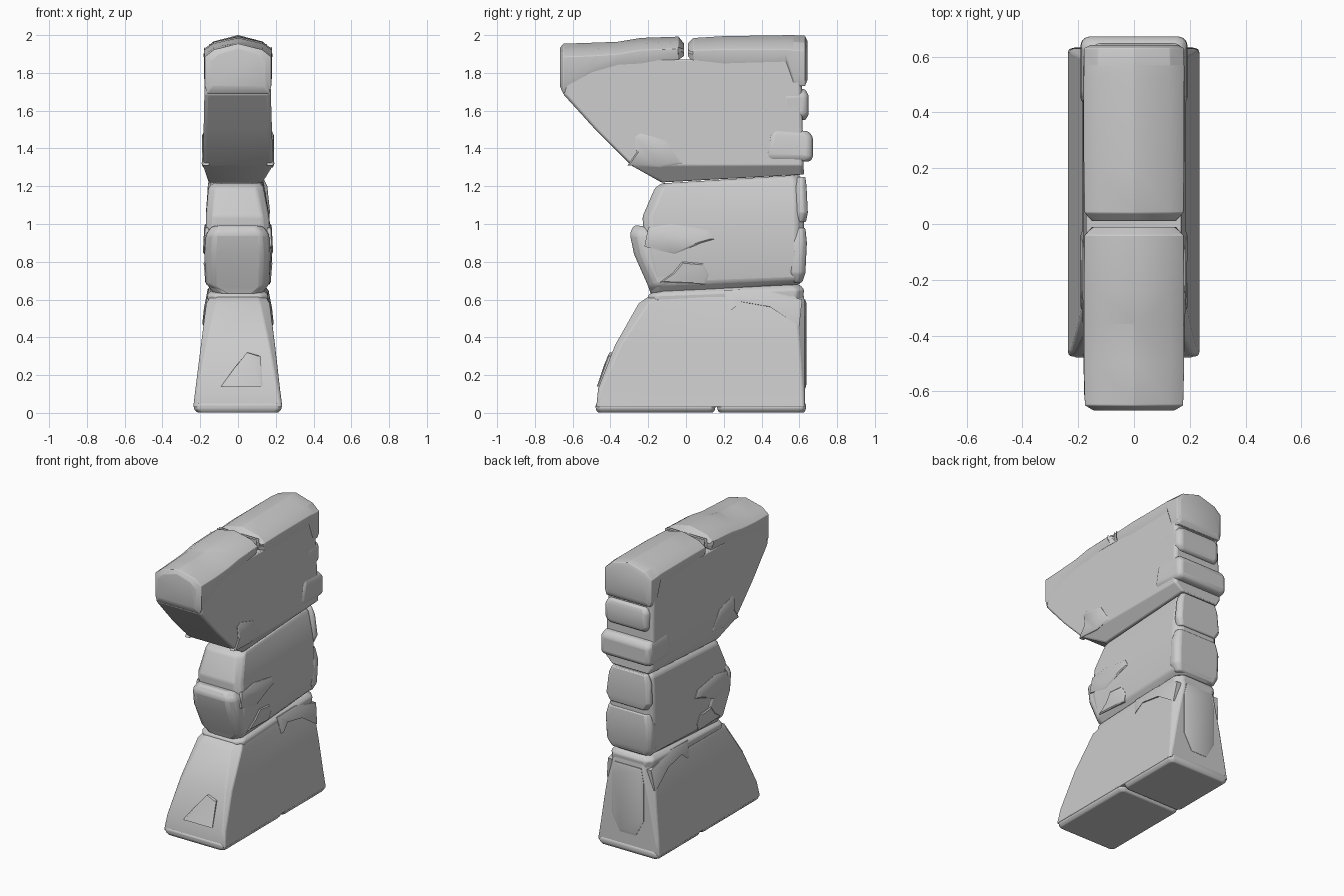
import bpy, bmesh

def finish(name, rings, bevel):
    # skin closed rings of equal length, cap both ends, soften the edges
    bm = bmesh.new()
    vs = [[bm.verts.new(p) for p in r] for r in rings]
    n = len(vs[0])
    for a, b in zip(vs, vs[1:]):
        for i in range(n):
            j = (i + 1) % n
            bm.faces.new((a[i], a[j], b[j], b[i]))
    bm.faces.new(vs[0][::-1])
    bm.faces.new(vs[-1])
    bmesh.ops.recalc_face_normals(bm, faces=bm.faces)
    me = bpy.data.meshes.new(name)
    bm.to_mesh(me)
    bm.free()
    ob = bpy.data.objects.new(name, me)
    bpy.context.collection.objects.link(ob)
    bpy.context.view_layer.objects.active = ob
    ob.select_set(True)
    if bevel:
        m = ob.modifiers.new("worn_edges", 'BEVEL')
        m.width, m.segments, m.angle_limit = bevel, 2, 0.45
    bpy.ops.object.shade_smooth_by_angle(angle=0.6)
    ob.select_set(False)
    return ob

def stone(name, levels, bevel=0.012):
    # level: front y, front z, back y, back z, left x, right x, corner chamfer
    rings = []
    for y0, z0, y1, z1, xl, xr, c in levels:
        def P(x, y):
            return (x, y, z0 + (z1 - z0) * (y - y0) / (y1 - y0))
        rings.append([P(xl + c, y0), P(xr - c, y0), P(xr, y0 + c), P(xr, y1 - c),
                      P(xr - c, y1), P(xl + c, y1), P(xl, y1 - c), P(xl, y0 + c)])
    return finish(name, rings, bevel)

def cap(name, stations):
    # station: y, bottom z, shoulder z, ridge z, half width
    finish(name, [[(-w * .93, y, zb), (w * .93, y, zb), (w, y, zb + .04), (w, y, zs),
                   (w * .72, y, zs + (zr - zs) * .55), (0, y, zr),
                   (-w * .72, y, zs + (zr - zs) * .55), (-w, y, zs), (-w, y, zb + .04)]
                  for y, zb, zs, zr, w in stations], 0.008)

def chip(name, pts):
    # thin broken-plaster patch showing on both sides: y, z, half width
    cy = sum(p[0] for p in pts) / len(pts)
    cz = sum(p[1] for p in pts) / len(pts)
    def ring(s, k, d):
        return [(s * (w + d), cy + (y - cy) * k, cz + (z - cz) * k) for y, z, w in pts]
    for s, side in ((-1, "left"), (1, "right")):
        finish(name + "_" + side, [ring(s, 1, -.03), ring(s, 1, .002), ring(s, .88, .008)], 0)

# Flared base on two slabs
stone("base_block", [(-.475, .03, .63, .03, -.237, .235, .008),
                     (-.465, .13, .63, .13, -.225, .222, .015),
                     (-.375, .36, .63, .36, -.196, .196, .03),
                     (-.25, .58, .63, .58, -.168, .168, .05),
                     (-.2, .615, .615, .67, -.145, .145, .04)])
for nm, a, b in (("front_slab", -.478, .155), ("back_slab", .165, .635)):
    stone(nm, [(a + .01, .002, b - .01, .002, -.215, .215, .02),
               (a, .02, b, .02, -.233, .23, .02),
               (a, .045, b, .045, -.233, .23, .02),
               (a + .015, .06, b - .01, .06, -.22, .22, .02)], .006)
# Capping course under the waist
stone("base_rim", [(-.2, .59, .62, .60, -.158, .158, .04),
                   (-.2, .625, .625, .655, -.164, .16, .04),
                   (-.16, .645, .6, .68, -.14, .135, .04)], .01)

# Waist
stone("waist_block", [(-.18, .615, .6, .68, -.12, .12, .04),
                      (-.2, .68, .625, .71, -.165, .163, .04),
                      (-.22, .84, .625, .84, -.172, .18, .04),
                      (-.23, 1.04, .625, 1.06, -.17, .165, .04),
                      (-.165, 1.19, .62, 1.23, -.157, .135, .04),
                      (-.13, 1.215, .6, 1.26, -.13, .12, .04)])
stone("waist_front_stone", [(-.18, .61, .0, .66, -.06, .09, .03),
                            (-.2, .67, .05, .70, -.17, .165, .04),
                            (-.275, .84, .04, .80, -.178, .172, .045),
                            (-.298, .95, -.06, .93, -.17, .165, .045),
                            (-.275, .995, -.1, .97, -.14, .135, .04)], .015)
stone("waist_back_lower", [(.56, .69, .615, .69, -.15, .15, .02),
                           (.54, .74, .632, .74, -.172, .178, .025),
                           (.55, .90, .64, .90, -.172, .182, .025),
                           (.57, .98, .632, .98, -.15, .16, .02)])
stone("waist_back_upper", [(.57, 1.01, .635, 1.01, -.14, .15, .02),
                           (.58, 1.06, .645, 1.06, -.168, .17, .02),
                           (.58, 1.20, .638, 1.20, -.16, .155, .02),
                           (.59, 1.25, .632, 1.25, -.14, .13, .015)])

# Overhanging head
stone("head_block", [(-.13, 1.22, .625, 1.262, -.155, .13, .01),
                     (-.29, 1.31, .622, 1.31, -.185, .185, .012),
                     (-.48, 1.5, .618, 1.5, -.182, .18, .012),
                     (-.648, 1.685, .615, 1.685, -.178, .174, .015),
                     (-.65, 1.87, .61, 1.87, -.172, .17, .02)], .006)
cap("front_cap", [(-.668, 1.73, 1.86, 1.93, .145), (-.65, 1.69, 1.885, 1.955, .176),
                  (-.5, 1.79, 1.89, 1.96, .18), (-.36, 1.83, 1.90, 1.965, .179),
                  (-.24, 1.84, 1.92, 1.985, .18), (-.04, 1.87, 1.93, 1.992, .177),
                  (-.01, 1.89, 1.90, 1.955, .15)])
cap("back_cap", [(.01, 1.89, 1.90, 1.955, .15), (.04, 1.85, 1.92, 1.985, .177),
                 (.2, 1.84, 1.925, 1.995, .18), (.53, 1.85, 1.925, 2.0, .18),
                 (.57, 1.73, 1.92, 2.0, .18), (.63, 1.73, 1.915, 1.997, .178),
                 (.642, 1.76, 1.89, 1.97, .155)])

# Blocks stacked down the back of the head
stone("back_middle_block", [(.5, 1.55, .635, 1.55, -.14, .15, .02),
                            (.5, 1.58, .648, 1.58, -.155, .176, .02),
                            (.5, 1.68, .648, 1.68, -.155, .176, .02),
                            (.5, 1.715, .632, 1.715, -.14, .15, .02)])
stone("back_lower_block", [(.43, 1.33, .655, 1.33, -.175, .175, .02),
                           (.42, 1.36, .672, 1.35, -.192, .192, .02),
                           (.44, 1.47, .672, 1.46, -.19, .19, .02),
                           (.46, 1.51, .65, 1.49, -.174, .174, .02)])

# Broken surface patches on the flanks
chip("head_chip", [(-.31, 1.31, .184), (-.26, 1.38, .183), (-.27, 1.46, .182), (-.24, 1.48, .182),
                   (-.1, 1.44, .183), (-.02, 1.32, .183), (-.14, 1.30, .182)])
chip("waist_chip", [(-.22, .88, .176), (-.06, .84, .177), (.08, .90, .175), (.15, .92, .174),
                    (.12, .97, .172), (-.08, 1.0, .17), (-.2, .98, .171)])
chip("waist_low_chip", [(-.14, .69, .166), (.1, .68, .163), (.12, .73, .168),
                        (.09, .79, .173), (-.02, .8, .174), (-.07, .74, .169)])
chip("base_crack_chip", [(.22, .54, .174), (.28, .59, .165), (.45, .56, .171), (.6, .46, .181),
                         (.615, .6, .162), (.4, .655, .155), (.2, .65, .155)])

# Raised patches on the front slope and the back of the base
finish("front_patch", [[(x * k + .02, y + d, z) for x, y, z in
        ((-.11, -.462, .14), (.11, -.462, .14), (.1, -.405, .3), (.03, -.395, .32), (-.03, -.425, .25))]
        for k, d in ((1, .04), (1, -.004), (.88, -.01))], 0)
finish("back_patch", [[(x * k, y, .38 + (z - .38) * k) for x, z in
        ((-.06, .13), (.06, .13), (.12, .24), (.12, .52), (.1, .6), (-.1, .6), (-.12, .5), (-.12, .24))]
        for k, y in ((1, .6), (1, .632), (.92, .637))], 0)
